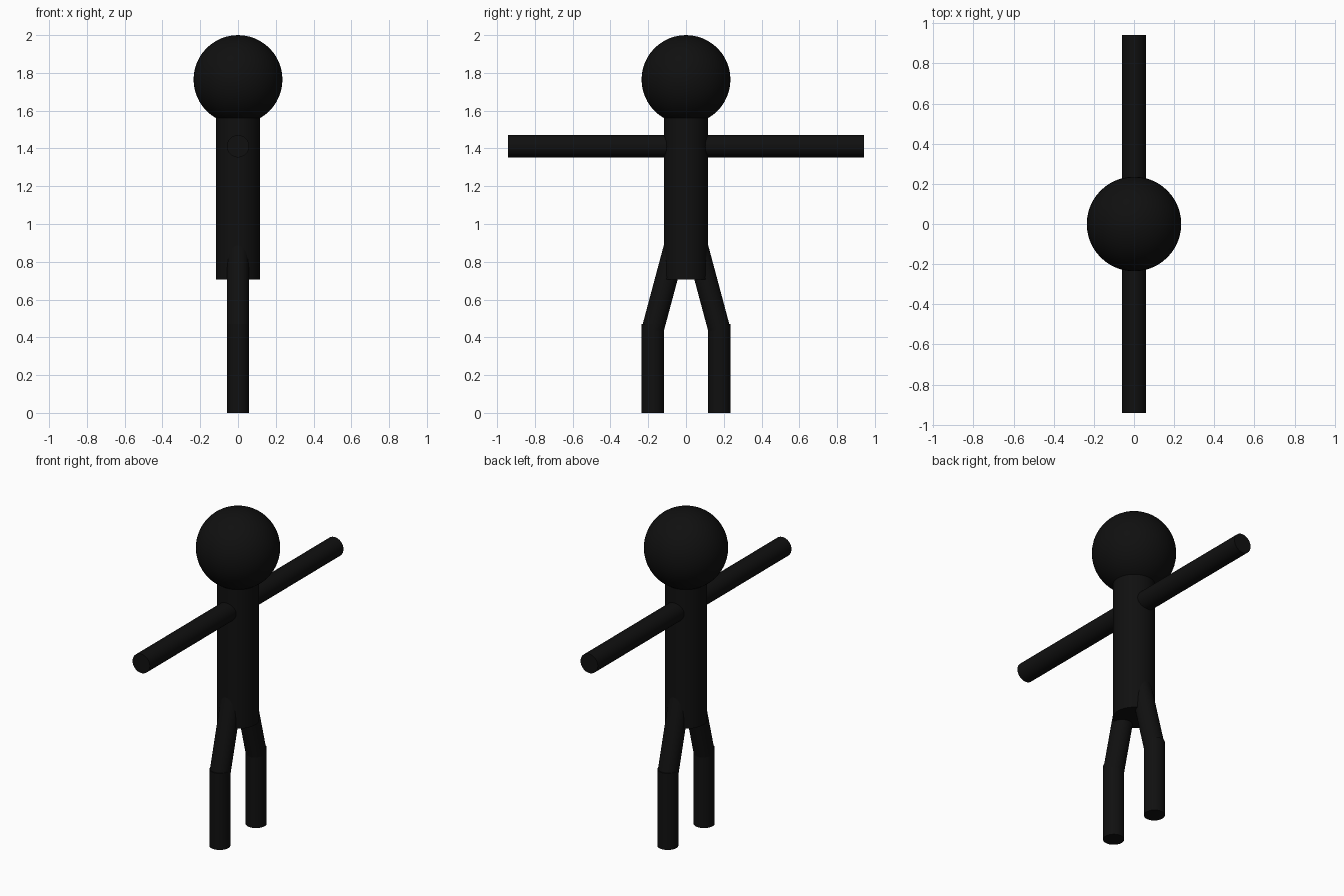
import bpy, math
from mathutils import Vector

if "Cube" in bpy.data.objects:
    bpy.data.objects.remove(bpy.data.objects["Cube"])

U = 2 / 17  # the figure is 17 modules tall

mat = bpy.data.materials.new("black")
mat.diffuse_color = (0.005, 0.005, 0.005, 1)
mat.use_nodes = True
mat.node_tree.nodes["Principled BSDF"].inputs["Base Color"].default_value = mat.diffuse_color


def finish(name):
    ob = bpy.context.object
    ob.name = name
    ob.data.materials.append(mat)
    bpy.ops.object.shade_smooth_by_angle(angle=math.radians(35))
    return ob


def rod(name, a, b, radius):
    """Capped cylinder running from point a to point b."""
    a, b = Vector(a), Vector(b)
    bpy.ops.mesh.primitive_cylinder_add(
        vertices=48, radius=radius, depth=(b - a).length, location=(a + b) / 2,
        rotation=(b - a).to_track_quat('Z', 'Y').to_euler())
    return finish(name)


# Head
bpy.ops.mesh.primitive_uv_sphere_add(segments=48, ring_count=24, radius=2 * U,
                                     location=(0, 0, 15 * U))
finish("head")

# Torso, with both arms as one straight bar through it
rod("torso", (0, 0, 6 * U), (0, 0, 14 * U), U)
rod("arms", (0, -8 * U, 12 * U), (0, 8 * U, 12 * U), U / 2)

# Legs: splayed thighs at 15 degrees, upright shins
tilt = math.radians(15)
knee_y, knee_z, thigh = 1.5 * U, 0.44, 4 * U
for side, s in (("left", -1), ("right", 1)):
    rod(side + "_shin", (0, s * knee_y, 0), (0, s * knee_y, 4 * U), U / 2)
    rod(side + "_thigh", (0, s * knee_y, knee_z),
        (0, s * (knee_y - thigh * math.sin(tilt)), knee_z + thigh * math.cos(tilt)), U / 2)
